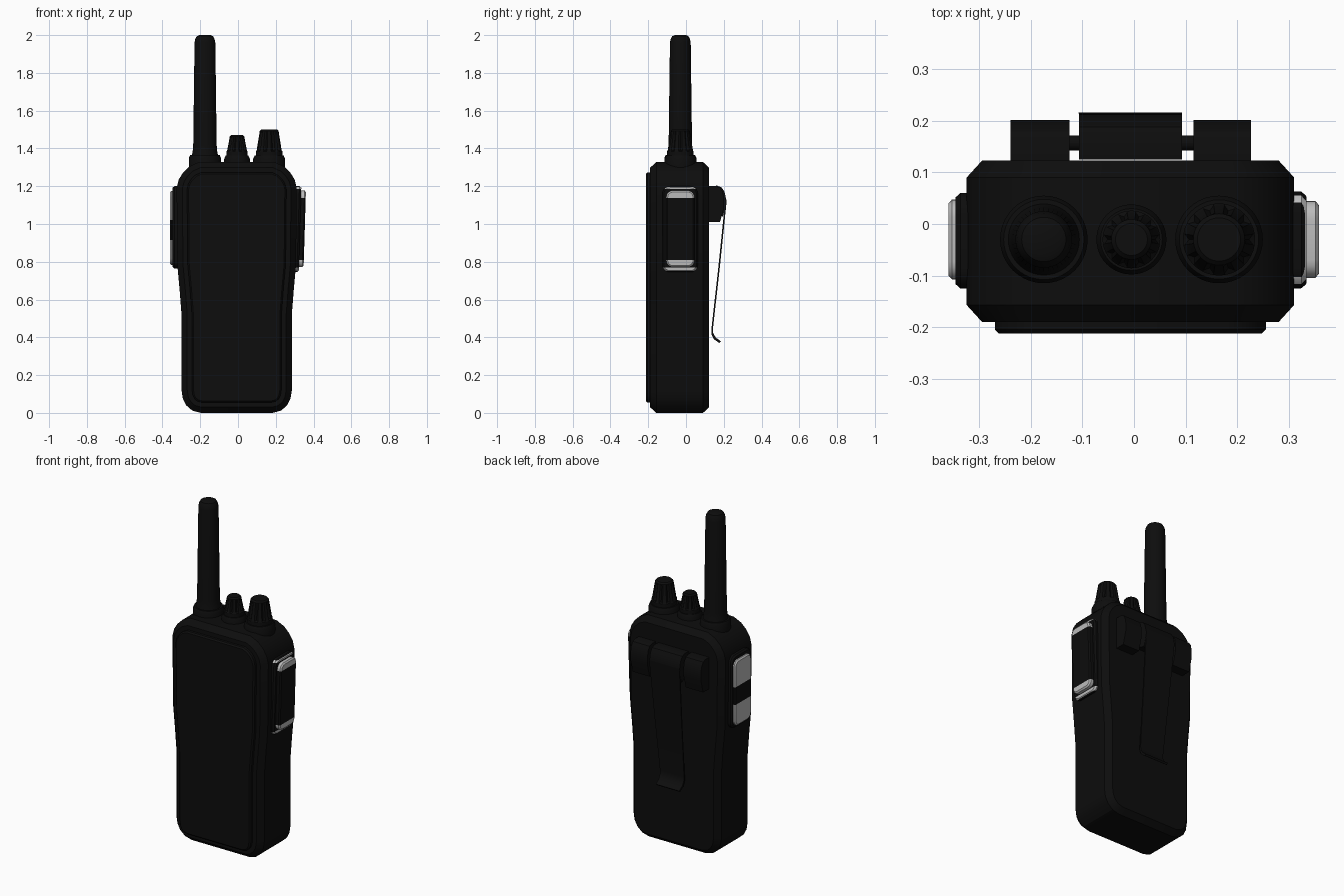
import bpy, bmesh, math
from mathutils import Vector

cube = bpy.data.objects.get("Cube")
if cube:
    bpy.data.objects.remove(cube, do_unlink=True)


def material(name, value):
    m = bpy.data.materials.new(name)
    m.use_nodes = True
    m.diffuse_color = (value, value, value, 1)
    m.node_tree.nodes["Principled BSDF"].inputs["Base Color"].default_value = (value, value, value, 1)
    return m


black = material("black plastic", 0.004)
grey = material("light grey", 0.5)
CX = -0.007   # centre line of the body
KY = -0.03    # depth of the antenna and knobs


def inset(pts, d):
    """Offset a counter-clockwise outline inwards by d."""
    out = []
    for i, p in enumerate(pts):
        a = (Vector(p) - Vector(pts[i - 1])).normalized()
        b = (Vector(pts[(i + 1) % len(pts)]) - Vector(p)).normalized()
        n = Vector((-a.y - b.y, a.x + b.x)).normalized()
        out.append(Vector(p) + n * d / max(0.5, n.dot(Vector((-a.y, a.x)))))
    return out


def rounded(u0, u1, v0, v1, r, steps=5):
    pts = []
    corners = ((u1 - r, v0 + r, -90), (u1 - r, v1 - r, 0), (u0 + r, v1 - r, 90), (u0 + r, v0 + r, 180))
    for cu, cv, start in corners:
        for i in range(steps + 1):
            t = math.radians(start + 90 * i / steps)
            pts.append((cu + r * math.cos(t), cv + r * math.sin(t)))
    return pts


def loft(name, rings, angle=30, mat_rule=None):
    """Skin a stack of equal-length rings and cap both ends."""
    bm = bmesh.new()
    rows = [[bm.verts.new(p) for p in ring] for ring in rings]
    n = len(rows[0])
    for a, b in zip(rows, rows[1:]):
        for i in range(n):
            bm.faces.new((a[i], a[(i + 1) % n], b[(i + 1) % n], b[i]))
    bm.faces.new(rows[0])
    bm.faces.new(rows[-1])
    if mat_rule:
        # Cut straight colour boundaries, then colour by height
        for z in mat_rule[0]:
            bmesh.ops.bisect_plane(bm, geom=bm.verts[:] + bm.edges[:] + bm.faces[:],
                                   plane_co=(0, 0, z), plane_no=(0, 0, 1))
        for f in bm.faces:
            f.material_index = int(mat_rule[1](f.calc_center_median().z))
    bmesh.ops.recalc_face_normals(bm, faces=bm.faces[:])
    me = bpy.data.meshes.new(name)
    bm.to_mesh(me)
    bm.free()
    ob = bpy.data.objects.new(name, me)
    bpy.context.collection.objects.link(ob)
    me.materials.append(black)
    me.materials.append(grey)
    bpy.ops.object.select_all(action='DESELECT')
    ob.select_set(True)
    bpy.context.view_layer.objects.active = ob
    bpy.ops.object.shade_smooth_by_angle(angle=math.radians(angle))
    return ob


def lathe(name, x, profile, segs=40, flute=0):
    """Turned part; each profile row is radius, height, flute strength."""
    rings = []
    for r, z, f in profile:
        ring = []
        for i in range(segs):
            k = r * (1 - flute * f * (i % 4 == 0))
            t = math.tau * i / segs
            ring.append((x + k * math.cos(t), KY + k * math.sin(t), z))
        rings.append(ring)
    return loft(name, rings)


# Body shell with chamfered front and back edges
half = [(0.19, 0), (0.235, 0.012), (0.267, 0.04), (0.285, 0.075), (0.292, 0.12), (0.292, 0.52),
        (0.302, 0.65), (0.314, 0.78), (0.318, 1.19), (0.307, 1.235), (0.284, 1.272),
        (0.25, 1.305), (0.2, 1.328)]
outline = [(CX + x, z) for x, z in half] + [(CX - x, z) for x, z in reversed(half)]


def front_rings(layers):
    return [[(p[0], y, p[1]) for p in inset(outline, d)] for d, y in layers]


loft("body", front_rings([(0.03, -0.19), (0, -0.157), (0, 0.09), (0.03, 0.123)]), 25)
loft("front_panel", front_rings([(0.055, -0.185), (0.055, -0.205), (0.063, -0.213)]))

# Antenna with collar
lathe("antenna_collar", -0.175, [(0.085, 1.3, 0), (0.085, 1.35, 0), (0.078, 1.365, 0)])
lathe("antenna", -0.175, [(0.07, 1.36, 0), (0.065, 1.385, 0), (0.062, 1.42, 0), (0.055, 1.96, 0),
                          (0.051, 1.98, 0), (0.043, 1.994, 0), (0.03, 2.0, 0)])

# Fluted control knobs on collars
for label, x, rc, r0, r1, top in (("channel", -0.005, 0.068, 0.056, 0.042, 1.47),
                                  ("volume", 0.165, 0.085, 0.07, 0.053, 1.5)):
    lathe(label + "_knob_collar", x, [(rc, 1.3, 0), (rc, 1.345, 0), (rc - 0.008, 1.362, 0)])
    lathe(label + "_knob", x, [(r0, 1.36, 0), (r0, 1.385, 0), (r0 - 0.003, 1.39, 1),
                               (r1, top - 0.025, 1), (r1 - 0.003, top - 0.008, 0),
                               (r1 - 0.011, top, 0)], flute=0.13)


# Side controls: a base plate and a raised pad on each side
def side_rings(pts, layers, lean=0):
    return [[(x + lean * (p[1] - 1.19), p[0], p[1]) for p in inset(pts, d)] for d, x in layers]


loft("left_side_plate", side_rings(rounded(-0.125, 0.063, 0.745, 1.2, 0.04),
     [(0, 0.28), (0, 0.325), (0.008, 0.335)], 0.03),
     mat_rule=((0.75, 0.77, 1.184, 1.195), lambda z: 0.75 < z < 0.77 or 1.184 < z < 1.195))
loft("left_talk_button", side_rings(rounded(-0.105, 0.045, 0.772, 1.177, 0.035),
     [(0, 0.3), (0, 0.353), (0.008, 0.36)], 0.03),
     mat_rule=((0.81, 1.137), lambda z: z < 0.81 or z > 1.137))
loft("right_side_plate", side_rings(rounded(-0.125, 0.06, 0.765, 1.2, 0.04),
     [(0, -0.28), (0, -0.337), (0.008, -0.346)]))
loft("right_button_pad", side_rings(rounded(-0.108, 0.048, 0.782, 1.175, 0.035),
     [(0, -0.3), (0, -0.353), (0.008, -0.36)]),
     mat_rule=((0.915, 1.02), lambda z: z < 0.915 or z > 1.02))


# Belt clip: two hinge blocks, pin, clip head and sprung strip
def across(name, pts, x0, x1):
    loft(name, [[(x, y, z) for y, z in pts] for x in (x0, x1)])


block = [(0.11, 1.01), (0.18, 1.01), (0.202, 1.09), (0.202, 1.13), (0.195, 1.17),
         (0.18, 1.192), (0.16, 1.2), (0.11, 1.2)]
across("hinge_block_right", block, -0.24, -0.125)
across("hinge_block_left", block, 0.115, 0.227)
across("hinge_pin", rounded(0.143, 0.172, 1.11, 1.139, 0.0144), -0.13, 0.12)
across("clip_head", [(0.125, 1.06), (0.195, 1.04), (0.21, 1.09), (0.213, 1.13), (0.204, 1.17),
                     (0.188, 1.194), (0.165, 1.203), (0.125, 1.2)], -0.107, 0.093)

path = [(0.207, 1.12), (0.17, 0.76), (0.134, 0.44), (0.135, 0.415), (0.148, 0.39), (0.176, 0.37)]
strip = path + [(y + 0.009, z + 0.009) for y, z in reversed(path)]


def strip_edge(side):
    return [(CX + side * (0.1 - 0.03 * (1.12 - z)), y, z) for y, z in strip]


loft("clip_strip", [strip_edge(-1), strip_edge(1)])
